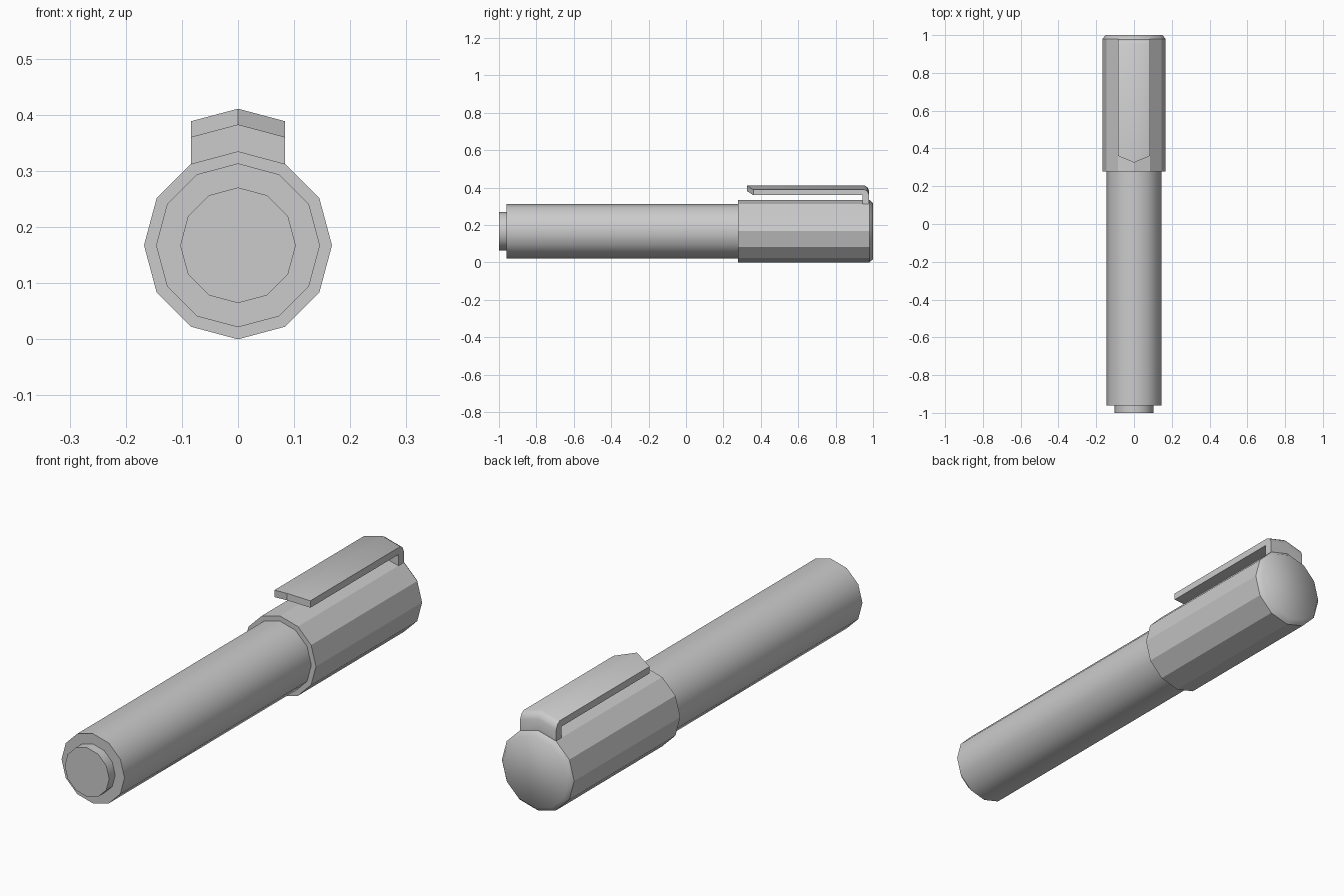
import bpy, bmesh
from math import sin, cos, pi, radians

if "Cube" in bpy.data.objects:
    bpy.data.objects.remove(bpy.data.objects["Cube"])

SIDES = 12
AXIS_Z = 0.1675


def make_object(name, bm):
    bmesh.ops.recalc_face_normals(bm, faces=bm.faces)
    mesh = bpy.data.meshes.new(name)
    bm.to_mesh(mesh)
    bm.free()
    obj = bpy.data.objects.new(name, mesh)
    bpy.context.collection.objects.link(obj)
    return obj


def lathe(name, profile, close_start=True, close_end=True):
    """Twelve-sided turning along y from (radius, y) points."""
    bm = bmesh.new()
    rings = [[bm.verts.new((r * cos(2 * pi * i / SIDES), y,
                            AXIS_Z + r * sin(2 * pi * i / SIDES)))
              for i in range(SIDES)] for r, y in profile]
    for a, b in zip(rings, rings[1:]):
        for i in range(SIDES):
            j = (i + 1) % SIDES
            bm.faces.new((a[i], a[j], b[j], b[i]))
    if close_start:
        bm.faces.new(rings[0])
    if close_end:
        bm.faces.new(rings[-1])
    return make_object(name, bm)


def smooth(obj, angle):
    bpy.ops.object.select_all(action='DESELECT')
    obj.select_set(True)
    bpy.context.view_layer.objects.active = obj
    bpy.ops.object.shade_smooth_by_angle(angle=radians(angle))


# Barrel with the small end plug, smooth round the sides
barrel = lathe("barrel", [(0.103, -1.0), (0.103, -0.96), (0.146, -0.96), (0.146, 0.28)],
               close_end=False)
smooth(barrel, 40)

# Faceted cap with a chamfered, softly shaded end
cap = lathe("cap", [(0.146, 0.277), (0.1675, 0.277), (0.1675, 0.98), (0.15, 1.0)],
            close_start=False)
for face in cap.data.polygons:
    face.use_smooth = face.center.y > 0.98

# Clip: side profile (y, z) swept across a shallow ridge that matches the cap
clip_profile = [(0.325, 0.411), (0.955, 0.411), (0.97, 0.402), (0.979, 0.382),
                (0.979, 0.334), (0.943, 0.334), (0.943, 0.382), (0.325, 0.382)]
bm = bmesh.new()
sections = []
for x in (-0.0835, 0, 0.0835):
    drop, setback = (0.0223, 0.035) if x else (0, 0)
    sections.append([bm.verts.new((x, y + (setback if y < 0.5 else 0), z - drop))
                     for y, z in clip_profile])
n = len(clip_profile)
for a, b in zip(sections, sections[1:]):
    for i in range(n):
        j = (i + 1) % n
        bm.faces.new((a[i], a[j], b[j], b[i]))
for s in (sections[0], sections[-1]):
    # Arm and bar of each side, split at the inner corner
    bm.faces.new((s[0], s[1], s[6], s[7]))
    bm.faces.new(s[1:7])
clip = make_object("clip", bm)
smooth(clip, 40)
